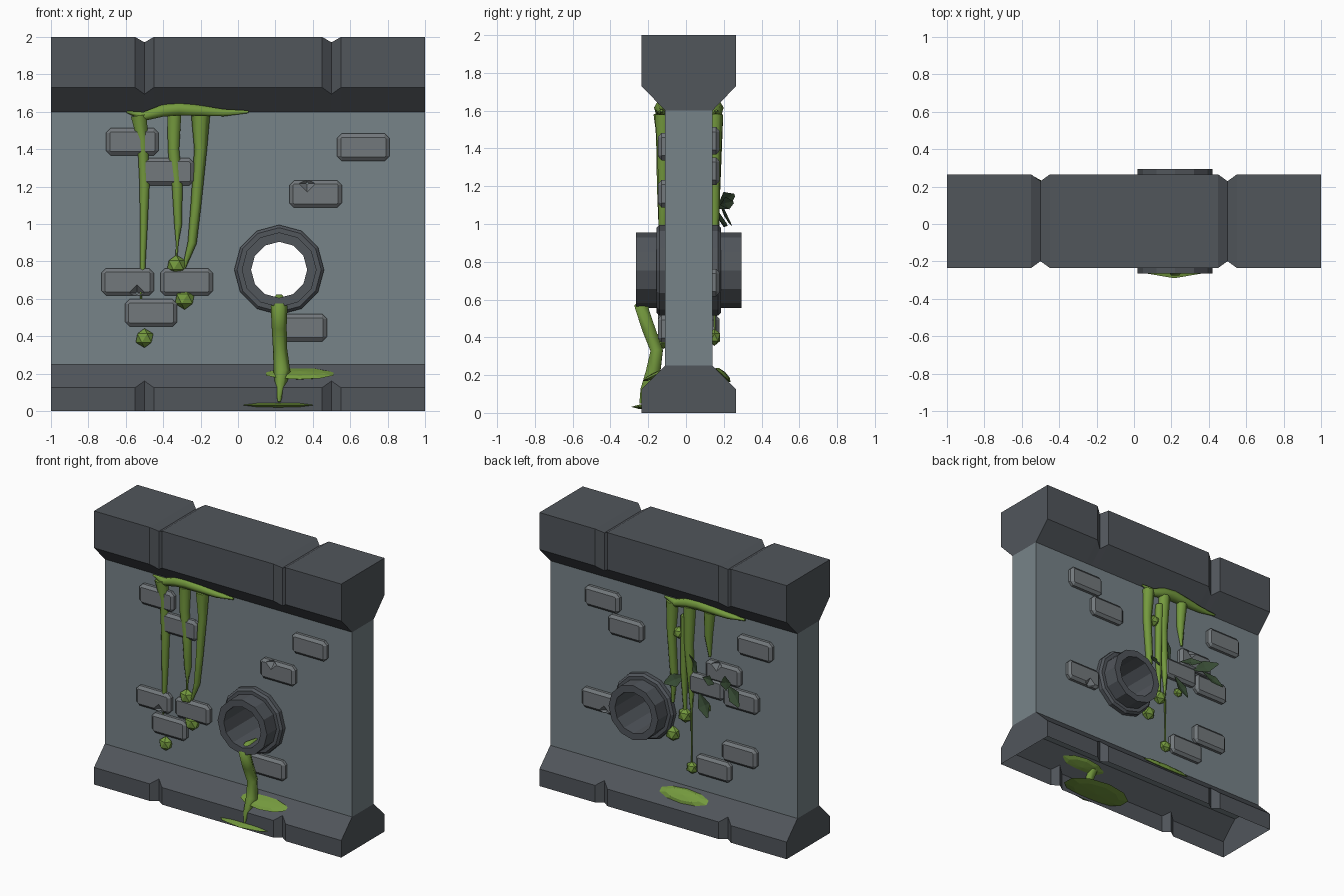
import bpy, bmesh, math
from mathutils import Vector, Matrix

if "Cube" in bpy.data.objects:
    bpy.data.objects.remove(bpy.data.objects["Cube"])

def material(name, rgb):
    m = bpy.data.materials.new(name)
    m.diffuse_color = (*rgb, 1)
    m.use_nodes = True
    m.node_tree.nodes["Principled BSDF"].inputs["Base Color"].default_value = m.diffuse_color
    return m

WALL = material("slate_wall", (.185, .228, .247))
TRIM = material("dark_stone", (.082, .092, .105))
BRICK = material("grey_brick", (.170, .188, .200))
SLIME = material("green_slime", (.175, .320, .048))
LEAF = material("dark_leaf", (.038, .070, .034))
YC = .015          # middle of the wall thickness
HALF = .125        # half thickness of the panel

def finish(name, bm, mat, smooth=False):
    bmesh.ops.recalc_face_normals(bm, faces=bm.faces)
    me = bpy.data.meshes.new(name)
    for f in bm.faces:
        f.smooth = smooth
    bm.to_mesh(me)
    bm.free()
    ob = bpy.data.objects.new(name, me)
    bpy.context.collection.objects.link(ob)
    if mat:
        me.materials.append(mat)
    return ob

def loft(bm, sections, closed=True, wrap=False):
    rows = [[bm.verts.new(p) for p in s] for s in sections]
    pairs = list(zip(rows, rows[1:])) + ([(rows[-1], rows[0])] if wrap else [])
    for a, b in pairs:
        n = len(a)
        for i in range(n if closed else n - 1):
            j = (i + 1) % n
            bm.faces.new((a[i], a[j], b[j], b[i]))
    return rows

def cut(ob, cutter):
    cutter.hide_render = True
    cutter.hide_viewport = False
    cutter.display_type = 'WIRE'
    mod = ob.modifiers.new("cut", 'BOOLEAN')
    mod.object = cutter
    mod.solver = 'EXACT'

def face_y(side, out=0):
    return YC + side * (HALF + out)

# top cap and base: a profile swept along x, pulled in at the V grooves
def trim(name, zflat, zneck, zend, top_closed):
    sgn = 1 if zend > zneck else -1
    bm = bmesh.new()
    secs = []
    for x, d in ((-1, 0), (-.55, 0), (-.5, .036), (-.45, 0), (.45, 0), (.5, .036), (.55, 0), (1, 0)):
        h = .25 - d
        zf = zflat - sgn * d
        ze = zend - (sgn * d * .8 if top_closed else 0)
        secs.append([(x, YC + y, z) for y, z in ((-h, ze), (-h, zf), (-HALF, zneck),
                                                 (HALF, zneck), (h, zf), (h, ze))])
    rows = [[bm.verts.new(p) for p in s] for s in secs]
    for a, b in zip(rows, rows[1:]):
        for i in (0, 1, 3, 4) + ((5,) if top_closed else ()):
            j = (i + 1) % 6
            bm.faces.new((a[i], a[j], b[j], b[i]))
    for r in (rows[0], rows[-1]):
        bm.faces.new(r)
    return finish(name, bm, TRIM)

trim("top_cap", 1.73, 1.6, 2.0, True)
trim("base", .125, .25, 0.0, False)

# wall panel with a round opening
bm = bmesh.new()
bmesh.ops.create_cube(bm, size=1, matrix=Matrix.Translation((0, YC, .925)) @ Matrix.Diagonal((2, .25, 1.35, 1)))
wall = finish("wall_panel", bm, WALL)
PX, PZ = .22, .755
bm = bmesh.new()
bmesh.ops.create_cone(bm, cap_ends=True, segments=12, radius1=.21, radius2=.21, depth=1,
                      matrix=Matrix.Translation((PX, YC, PZ)) @ Matrix.Rotation(math.pi / 2, 4, 'X'))
cut(wall, finish("pipe_hole_cutter", bm, None))

# drain pipe: 12-sided ring profile turned about y
bm = bmesh.new()
prof = ((.15, -.265), (.2, -.265), (.2, -.155), (.225, -.155), (.24, -.14), (.24, .17),
        (.225, .185), (.2, .185), (.2, .295), (.15, .295))
ring = [[(PX + r * math.cos(k * math.pi / 6), y, PZ + r * math.sin(k * math.pi / 6)) for r, y in prof]
        for k in range(12)]
loft(bm, ring, wrap=True)
finish("drain_pipe", bm, TRIM)

# raised bricks, with a chip knocked out of some
def octagon(x, y, z, w, h, c):
    return [(x + a, y, z + b) for a, b in ((-w + c, -h), (w - c, -h), (w, -h + c), (w, h - c),
                                           (w - c, h), (-w + c, h), (-w, h - c), (-w, -h + c))]

def brick(x, z, side, chip=None):
    bm = bmesh.new()
    rows = loft(bm, [octagon(x, face_y(side, -.01), z, .14, .073, .025),
                     octagon(x, face_y(side, .02), z, .14, .073, .025),
                     octagon(x, face_y(side, .037), z, .12, .053, .006)])
    bm.faces.new(rows[0])
    bm.faces.new(rows[-1])
    ob = finish("brick", bm, BRICK)
    if chip:
        bm = bmesh.new()
        bmesh.ops.create_uvsphere(bm, u_segments=4, v_segments=2, radius=.045,
                                  matrix=Matrix.Translation((x + chip[0], face_y(side, .037), z + chip[1])))
        cut(ob, finish("chip_cutter", bm, None))

shared = [(-.565, 1.44, None), (-.375, 1.28, None), (.67, 1.41, None),
          (.415, 1.16, (-.045, .057)), (-.59, .69, (.05, -.06)), (.335, .445, None)]
for x, z, chip in shared:
    brick(x, z, -1, chip)
    brick(-x, z, 1, (-chip[0], chip[1]) if chip else None)
for x, z in ((-.275, .69), (-.465, .525)):
    brick(x, z, -1)
for x, z in ((-.28, 1.03), (-.555, 1.0), (-.545, .6)):
    brick(x, z, 1)

# slime strands: tapered tubes along a path of (x, y, z, radius)
def strand(name, pts):
    cu = bpy.data.curves.new(name, 'CURVE')
    cu.dimensions = '3D'
    cu.bevel_depth = 1
    cu.bevel_resolution = 1
    cu.use_fill_caps = True
    sp = cu.splines.new('POLY')
    sp.points.add(len(pts) - 1)
    for p, (x, y, z, r) in zip(sp.points, pts):
        p.co = (x, y, z, 1)
        p.radius = r
    sp.use_smooth = True
    cu.materials.append(SLIME)
    bpy.context.collection.objects.link(bpy.data.objects.new(name, cu))

def drip(side, pts):
    strand("slime_drip", [(x, face_y(side, .012), z, r) for x, z, r in pts])

def ridge(side, x0, flip=1):
    strand("slime_ridge", [(x0 + flip * x, face_y(side, .02), z, r) for x, z, r in (
        (-.32, 1.6, .006), (-.23, 1.575, .028), (-.13, 1.605, .036), (-.04, 1.615, .04),
        (.08, 1.605, .032), (.2, 1.595, .022), (.33, 1.6, .008))])

ridge(-1, -.275)
drip(-1, [(-.53, 1.58, .05), (-.51, 1.45, .032), (-.5, 1.2, .03), (-.505, .95, .022), (-.51, .76, .016), (-.52, .58, .004)])
drip(-1, [(-.34, 1.58, .042), (-.345, 1.4, .035), (-.325, 1.2, .032), (-.32, 1.0, .024), (-.325, .9, .008), (-.33, .8, .005)])
drip(-1, [(-.2, 1.58, .05), (-.2, 1.4, .034), (-.225, 1.1, .028), (-.245, .9, .024), (-.29, .76, .008)])
ridge(1, -.26, -1)
drip(1, [(.0, 1.58, .045), (.01, 1.35, .032), (-.01, 1.05, .026), (0, .84, .01)])
drip(1, [(-.14, 1.58, .045), (-.13, 1.3, .034), (-.15, 1.0, .022), (-.15, .8, .006), (-.155, .42, .005)])
drip(1, [(-.1, 1.5, .03), (-.09, 1.1, .024), (-.1, .8, .012)])
drip(1, [(-.3, 1.58, .04), (-.29, 1.4, .028), (-.3, 1.25, .008)])

# falling slime drops
for side, x, z, r in ((-1, -.33, .78, .055), (-1, -.285, .6, .058), (-1, -.5, .39, .052),
                      (1, -.1, .77, .055), (1, 0, .61, .055), (1, -.155, .4, .045),
                      (1, -.05, 1.36, .045), (1, -.27, .87, .035)):
    bm = bmesh.new()
    bmesh.ops.create_icosphere(bm, subdivisions=1, radius=r,
                               matrix=Matrix.Translation((x, face_y(side, .01), z)) @ Matrix.Diagonal((1, .8, 1, 1)))
    finish("slime_drop", bm, SLIME)

# slime running out of the pipe
strand("pipe_slime", [(.22, -.1, .605, .01), (.22, -.2, .6, .03), (.22, -.236, .56, .045), (.22, -.2, .45, .04),
                      (.225, -.155, .33, .038), (.235, -.175, .21, .045), (.225, -.22, .12, .025),
                      (.22, -.24, .05, .008)])

# puddles: flattened domes
for x, y, z, rx, ry, h, tilt in ((.215, -.15, .032, .265, .14, .016, 0),
                                 (.33, -.165, .2, .19, .07, .015, .45),
                                 (-.12, .195, .2, .2, .055, .02, -.75)):
    bm = bmesh.new()
    bmesh.ops.create_uvsphere(bm, u_segments=10, v_segments=4, radius=1,
                              matrix=Matrix.Translation((x, y, z)) @ Matrix.Rotation(tilt, 4, 'X')
                              @ Matrix.Diagonal((rx, ry, h, 1)))
    finish("slime_puddle", bm, SLIME)

# dark leaves at the back: folded kites from base to tip
for base, tip, w in (((-.2, .15, 1.08), (-.13, .18, 1.24), .04),
                     ((-.1, .15, 1.06), (.02, .22, .99), .05),
                     ((-.38, .16, 1.08), (-.54, .255, 1.16), .05),
                     ((-.22, .17, .98), (-.32, .2, .83), .05),
                     ((-.46, .18, 1.1), (-.6, .24, 1.0), .05),
                     ((-.26, .18, 1.1), (-.4, .25, 1.12), .035)):
    a, b = Vector(base), Vector(tip)
    side = (b - a).cross(Vector((0, 1, .3))).normalized() * w
    m = a.lerp(b, .55)
    bm = bmesh.new()
    v = [bm.verts.new(p) for p in (a, m + side, b + side * .3, b, m - side, m + Vector((0, -.012, 0)))]
    for f in ((0, 1, 5), (1, 2, 3, 5), (5, 3, 4), (0, 5, 4)):
        bm.faces.new([v[i] for i in f])
    finish("leaf", bm, LEAF)
